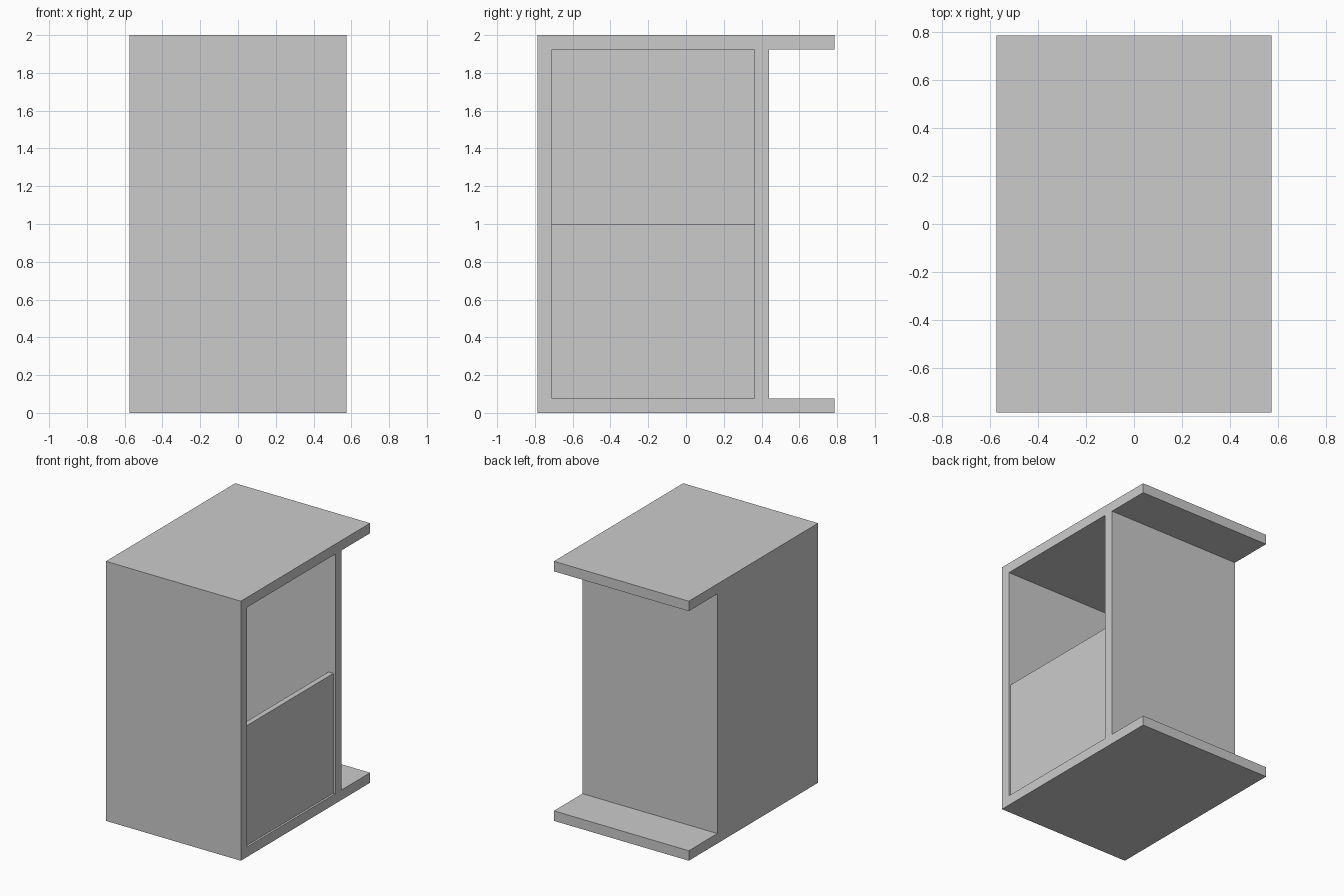
import bpy

if "Cube" in bpy.data.objects:
    bpy.data.objects.remove(bpy.data.objects["Cube"])

W, D, H = 1.15, 1.574, 2.0      # overall size
T = 0.077                       # board thickness
X, Y = W / 2, D / 2
BACK = 0.44                     # outer face of the back board


def box(name, lo, hi):
    bpy.ops.mesh.primitive_cube_add(
        size=1, location=[(a + b) / 2 for a, b in zip(lo, hi)])
    ob = bpy.context.object
    ob.name = name
    ob.scale = [b - a for a, b in zip(lo, hi)]
    bpy.ops.object.transform_apply(location=False, rotation=False, scale=True)
    return ob


def cut(target, lo, hi):
    cutter = box("cutter", lo, hi)
    cutter.hide_render = True
    mod = target.modifiers.new("cut", 'BOOLEAN')
    mod.operation = 'DIFFERENCE'
    mod.solver = 'EXACT'
    mod.object = cutter
    bpy.context.view_layer.objects.active = target
    bpy.ops.object.modifier_apply(modifier=mod.name)
    bpy.data.objects.remove(cutter)


# Cabinet body
body = box("cabinet_body", (-X, -Y, 0), (X, Y, H))

# Rear recess between the overhanging top and bottom boards
cut(body, (-X - 0.1, BACK, T), (X + 0.1, Y + 0.1, H - T))

# Inner compartment, open on the right side
cut(body, (-X + T, -Y + T, T), (X + 0.1, BACK - T, H - T))

# Half-height panel set slightly into the opening
box("lower_panel", (X - 0.058, -Y + T, T), (X - 0.016, BACK - T, 1.0))
